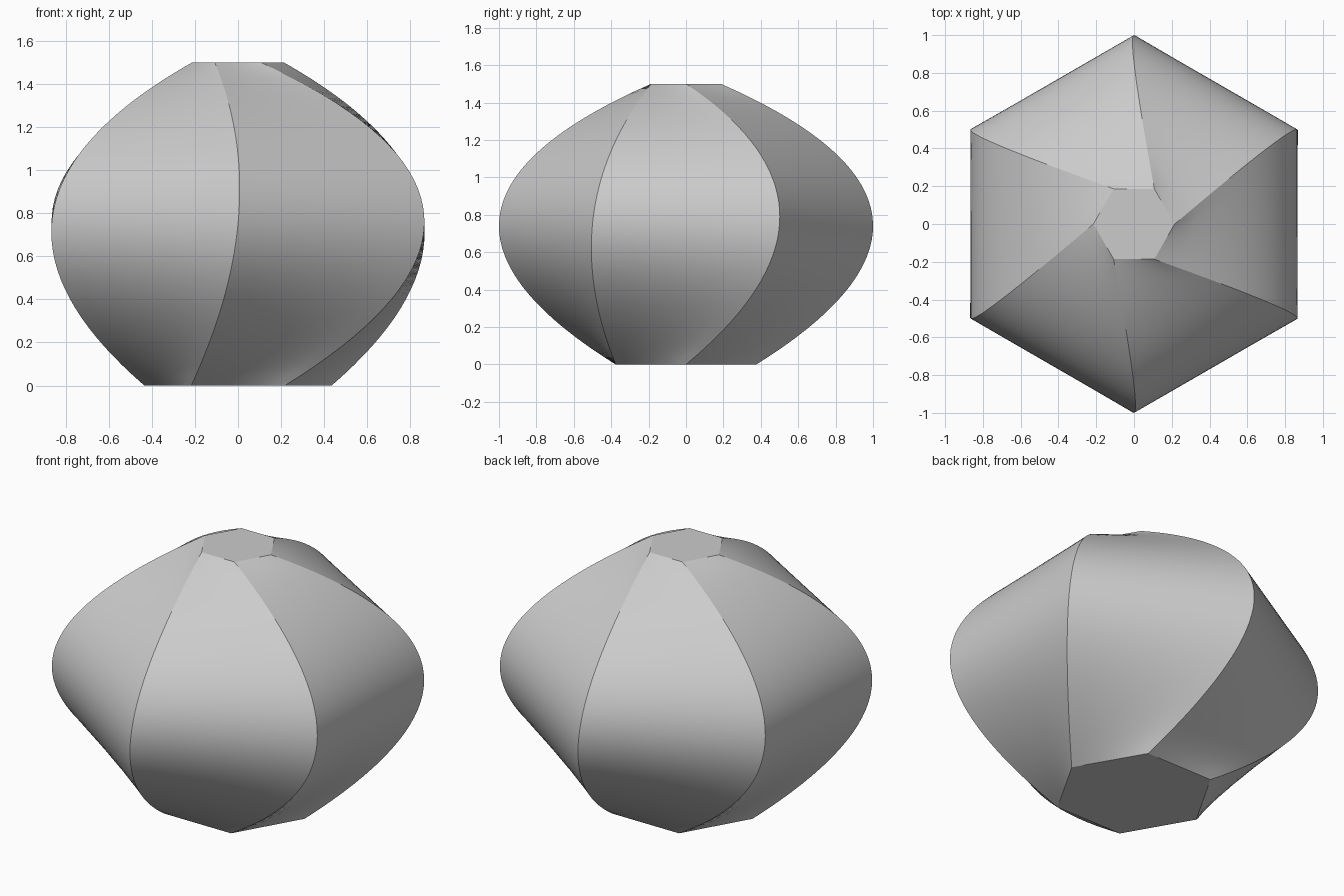
import bpy, bmesh, math
from mathutils import Vector

cube = bpy.data.objects.get("Cube")
if cube:
    bpy.data.objects.remove(cube)

SIDES, ROWS, COLS = 6, 36, 8

# Base, waist and rim hexagon corners: radius, turn in degrees, height
sections = [(0.435, 0, 0), (1.0, 30, 0.75), (0.215, 0, 1.5)]
base, waist, rim = [Vector((r * math.cos(math.radians(a)), r * math.sin(math.radians(a)), z))
                    for r, a, z in sections]

# Corner curve: a parabola through the three corners, spaced by chord length
lower, upper = (waist - base).length, (rim - waist).length
mid = lower / (lower + upper)


def corner(u):
    return (base * (u - mid) * (u - 1) / mid
            + waist * u * (u - 1) / (mid * (mid - 1))
            + rim * u * (u - mid) / (1 - mid))


def turned(p, side):
    a = math.tau * side / SIDES
    return Vector((p.x * math.cos(a) - p.y * math.sin(a),
                   p.x * math.sin(a) + p.y * math.cos(a), p.z))


# Walls: straight-sided hexagon sections joined row by row
bm = bmesh.new()
rings = []
for row in range(ROWS + 1):
    p = corner(row / ROWS)
    rings.append([bm.verts.new(turned(p, s).lerp(turned(p, s + 1), c / COLS))
                  for s in range(SIDES) for c in range(COLS)])
count = SIDES * COLS
for low, high in zip(rings, rings[1:]):
    for i in range(count):
        j = (i + 1) % count
        bm.faces.new((low[i], low[j], high[j], high[i]))

# Flat caps
bm.faces.new(rings[0][::-1])
bm.faces.new(rings[-1])
bmesh.ops.recalc_face_normals(bm, faces=bm.faces)

mesh = bpy.data.meshes.new("twisted_hexagonal_body")
bm.to_mesh(mesh)
bm.free()
body = bpy.data.objects.new("twisted_hexagonal_body", mesh)
bpy.context.collection.objects.link(body)

# Plain grey finish
grey = bpy.data.materials.new("light_grey")
grey.use_nodes = True
colour = (0.6, 0.6, 0.6, 1)
grey.diffuse_color = colour
grey.node_tree.nodes["Principled BSDF"].inputs["Base Color"].default_value = colour
mesh.materials.append(grey)

# Smooth walls with crisp corners
bpy.ops.object.select_all(action="DESELECT")
body.select_set(True)
bpy.context.view_layer.objects.active = body
bpy.ops.object.shade_smooth_by_angle(angle=math.radians(20))
